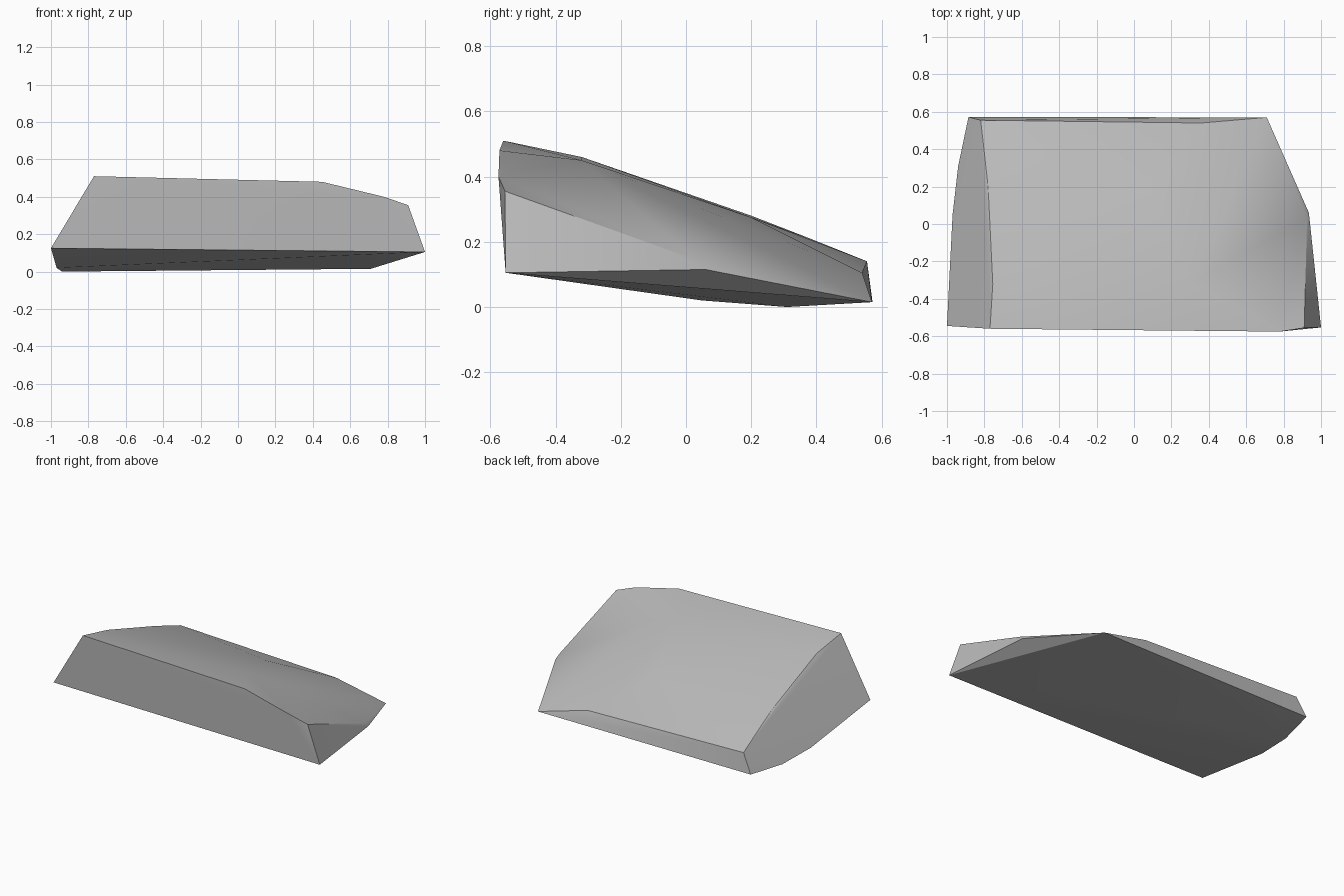
import bpy
import bmesh
import math

cube = bpy.data.objects.get("Cube")
if cube:
    bpy.data.objects.remove(cube, do_unlink=True)


def flat_material(name, color):
    mat = bpy.data.materials.new(name)
    mat.use_nodes = True
    mat.diffuse_color = color
    shader = next(n for n in mat.node_tree.nodes if n.type == "BSDF_PRINCIPLED")
    shader.inputs["Base Color"].default_value = color
    shader.inputs["Roughness"].default_value = 0.9
    return mat


def hull_object(name, outlines, mat):
    """Wrap the corner outlines of a chipped block in one faceted skin."""
    bm = bmesh.new()
    for outline in outlines:
        for corner in outline:
            bm.verts.new(corner)
    result = bmesh.ops.convex_hull(bm, input=bm.verts[:])
    inside = {e for e in result["geom_interior"] + result["geom_unused"]
              if isinstance(e, bmesh.types.BMVert)}
    bmesh.ops.delete(bm, geom=list(inside), context="VERTS")
    bmesh.ops.recalc_face_normals(bm, faces=bm.faces[:])
    mesh = bpy.data.meshes.new(name)
    bm.to_mesh(mesh)
    bm.free()
    mesh.materials.append(mat)
    obj = bpy.data.objects.new(name, mesh)
    bpy.context.collection.objects.link(obj)
    return obj


# Tall front face, clockwise from its lower corner
front_outline = [(-1, -.545, .125), (-.77, -.56, .51), (.45, -.572, .48),
                 (.78, -.575, .4), (.91, -.555, .355), (1, -.553, .105)]
# Upper rim along the long straight side, then the crown of the slope
upper_rim = [(-.755, -.32, .46), (-.78, .2, .28), (-.8, .38, .21)]
crown = [(.3, -.32, .45), (.08, .2, .275)]
# Lower rim below the straight side
lower_rim = [(-.97, .05, .02), (-.94, .31, 0)]
# Chipped corner on the opposite side
chipped_corner = [(.925, .03, .145), (.935, .06, .115)]
# Thin back edge
back_outline = [(-.885, .572, .015), (-.82, .555, .14),
                (.36, .54, .105), (.71, .57, .015)]

stone = flat_material("grey stone", (.5, .5, .5, 1))
slab = hull_object("rock_slab", [front_outline, upper_rim, crown, lower_rim,
                                 chipped_corner, back_outline], stone)

# Soft shading across the broad faces, crisp broken edges
bpy.ops.object.select_all(action="DESELECT")
slab.select_set(True)
bpy.context.view_layer.objects.active = slab
bpy.ops.object.shade_smooth_by_angle(angle=math.radians(30))
